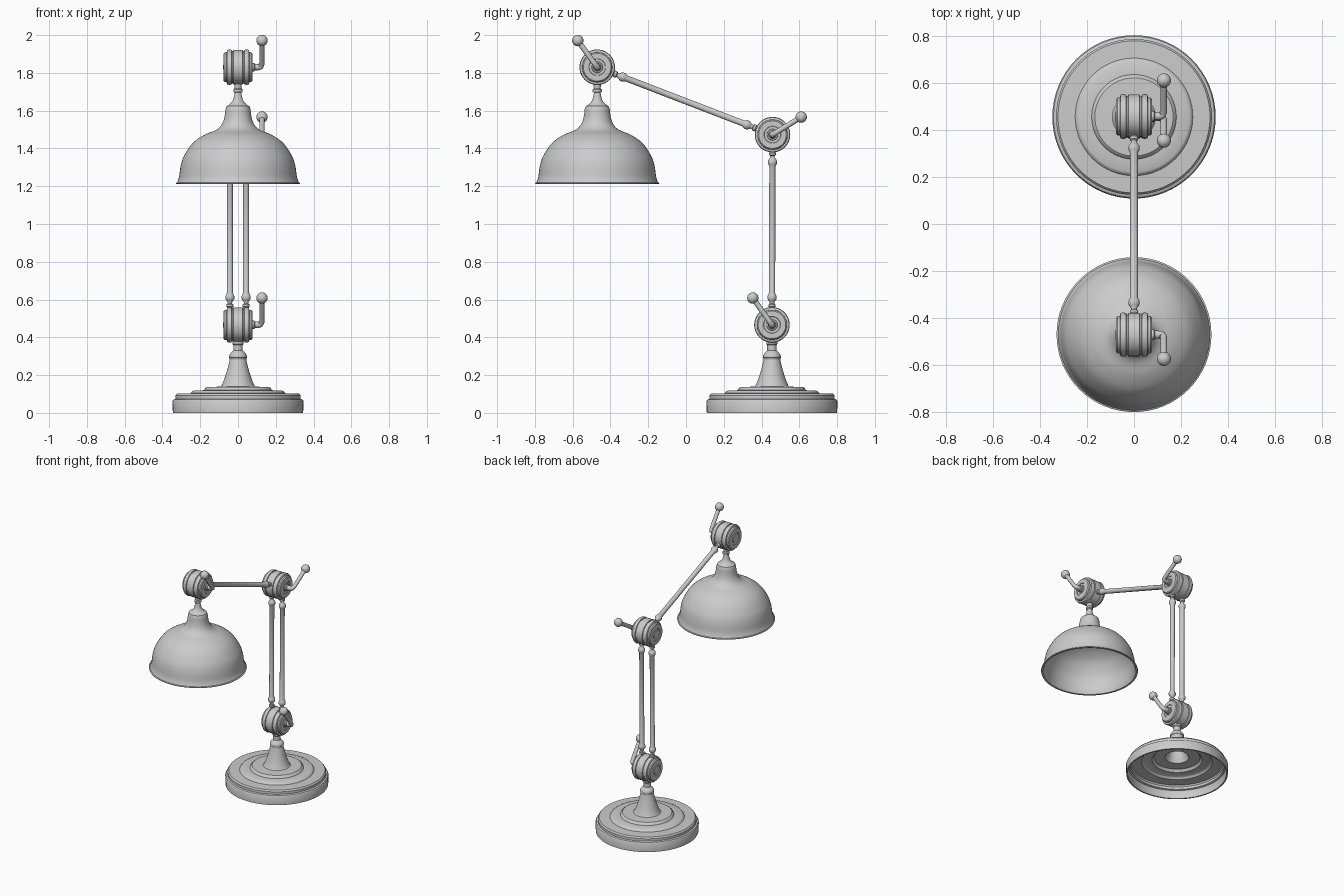
import bpy, bmesh, math
from mathutils import Vector, Matrix

if "Cube" in bpy.data.objects:
    bpy.data.objects.remove(bpy.data.objects["Cube"], do_unlink=True)

metal = bpy.data.materials.new("brushed grey metal")
metal.use_nodes = True
GREY = (0.6, 0.6, 0.6, 1)
metal.diffuse_color = GREY
metal.node_tree.nodes["Principled BSDF"].inputs["Base Color"].default_value = GREY


def finish(name, bm):
    """Turn a bmesh into a smooth shaded object."""
    bmesh.ops.remove_doubles(bm, verts=bm.verts, dist=0.00001)
    bmesh.ops.recalc_face_normals(bm, faces=bm.faces)
    mesh = bpy.data.meshes.new(name)
    bm.to_mesh(mesh)
    bm.free()
    mesh.materials.append(metal)
    obj = bpy.data.objects.new(name, mesh)
    bpy.context.collection.objects.link(obj)
    bpy.ops.object.select_all(action='DESELECT')
    obj.select_set(True)
    bpy.context.view_layer.objects.active = obj
    bpy.ops.object.shade_smooth_by_angle(angle=math.radians(35))
    return obj


def lathe(name, profile, origin, axis=(0, 0, 1), steps=48, closed=False):
    """Spin (radius, height) points about an axis through the origin."""
    bm = bmesh.new()
    verts = [bm.verts.new((r, 0, h)) for r, h in profile]
    edges = [bm.edges.new(pair) for pair in zip(verts, verts[1:])]
    if closed:
        edges.append(bm.edges.new((verts[-1], verts[0])))
    bmesh.ops.spin(bm, geom=verts + edges, cent=(0, 0, 0), axis=(0, 0, 1),
                   angle=math.tau, steps=steps, use_merge=True)
    turn = Vector((0, 0, 1)).rotation_difference(Vector(axis)).to_matrix().to_4x4()
    bm.transform(Matrix.Translation(origin) @ turn)
    return finish(name, bm)


def smooth(points, n=5):
    """Catmull-Rom curve through the points."""
    p = [Vector(q) for q in [points[0]] + points + [points[-1]]]
    out = []
    for a, b, c, d in zip(p, p[1:], p[2:], p[3:]):
        for i in range(n):
            t = i / n
            out.append(0.5 * (2 * b + (c - a) * t + (2 * a - 5 * b + 4 * c - d) * t ** 2
                              + (3 * b - a - 3 * c + d) * t ** 3))
    return [tuple(v) for v in out] + [tuple(points[-1])]


def shell(outer, t):
    """Close an outer profile with an inner wall of thickness t."""
    floor = outer[0][1]
    inner = [(max(r - t, 0), max(h - t, floor)) for r, h in outer]
    return outer + inner[::-1]


# Joint centres
BASE = Vector((0, 0.455, 0))
LOW = Vector((0, 0.455, 0.466))
MID = Vector((0, 0.458, 1.473))
TOP = Vector((0, -0.47, 1.83))

# Stepped hollow base rising into a flared stem
steps = [(0.345, 0), (0.347, 0.062), (0.342, 0.07), (0.331, 0.074), (0.331, 0.092),
         (0.323, 0.102), (0.25, 0.104), (0.243, 0.114), (0.235, 0.118), (0.18, 0.12),
         (0.174, 0.131), (0.166, 0.137), (0.092, 0.139)]
flare = smooth([(0.088, 0.142), (0.074, 0.175), (0.058, 0.225), (0.044, 0.28)])
lathe("base", shell(steps + flare, 0.01), BASE, steps=64, closed=True)
lathe("stem_neck", [(0, 0.27), (0.044, 0.278), (0.045, 0.29)]
      + smooth([(0.047, 0.292), (0.045, 0.308), (0.03, 0.325)])
      + [(0.025, 0.33), (0.025, 0.36), (0.03, 0.366), (0.03, 0.39), (0, 0.39)], BASE)

# Bell shade with rolled rim, and its hanger
bell = smooth([(0.321, 1.222), (0.312, 1.25), (0.303, 1.31), (0.285, 1.362),
               (0.24, 1.428), (0.18, 1.471), (0.118, 1.497), (0.088, 1.524),
               (0.073, 1.56), (0.066, 1.608)])
cap = [(0.06, 1.624), (0.045, 1.632)]
lathe("shade", shell([(0.328, 1.213), (0.329, 1.217), (0.322, 1.22)] + bell + cap, 0.006),
      (0, TOP.y, 0), steps=64, closed=True)
lathe("shade_hanger", [(0, 1.61), (0.05, 1.63)]
      + smooth([(0.043, 1.635), (0.027, 1.655), (0.017, 1.695)])
      + [(0.024, 1.7), (0.024, 1.712), (0.018, 1.718), (0.02, 1.74), (0.02, 1.76), (0, 1.76)],
      (0, TOP.y, 0))

# Disc joints: one half profile mirrored about the middle
half = [(0.092, 0.024), (0.086, 0.026), (0.086, 0.032), (0.092, 0.034), (0.094, 0.048),
        (0.091, 0.057), (0.08, 0.06), (0.079, 0.07), (0.073, 0.076), (0.045, 0.076),
        (0.043, 0.072), (0.03, 0.072), (0.028, 0.077), (0, 0.079)]
disc = [(r, -h) for r, h in half[::-1]] + half


def handle(name, centre, tip):
    """Bent clamp lever with a ball end."""
    out = centre + Vector((0.127, 0, 0))
    ball = Vector((0.127, tip[0], tip[1]))
    along = (ball - out).normalized()
    side = Vector((1, 0, 0))
    bend = 0.028
    a, b = out - side * bend, out + along * bend
    path = [centre + side * 0.06, a]
    for i in range(1, 8):
        t = i / 8
        path.append(a * (1 - t) ** 2 + out * 2 * t * (1 - t) + b * t ** 2)
    path += [b, ball]
    # Sweep a round section along the bent path
    bm = bmesh.new()
    normal = side.cross(along)
    rings = []
    for i, p in enumerate(path):
        tangent = (path[min(i + 1, len(path) - 1)] - path[max(i - 1, 0)]).normalized()
        across = normal.cross(tangent)
        radius = 0.017 if i < 6 else 0.014
        ring = [math.tau * k / 16 for k in range(16)]
        rings.append([bm.verts.new(p + radius * (normal * math.cos(u) + across * math.sin(u)))
                      for u in ring])
    for r, s in zip(rings, rings[1:]):
        for k in range(16):
            bm.faces.new((r[k], r[k - 1], s[k - 1], s[k]))
    bmesh.ops.create_uvsphere(bm, u_segments=24, v_segments=14, radius=0.03,
                              matrix=Matrix.Translation(ball))
    finish(name, bm)
    lathe(name + "_collar", [(0, 0.07), (0.022, 0.07), (0.022, 0.086), (0.017, 0.09), (0, 0.09)],
          centre, side, 24)


for place, centre, tip in (("lower", LOW, (0.354, 0.608)), ("middle", MID, (0.61, 1.566)),
                           ("upper", TOP, (-0.573, 1.971))):
    lathe(place + "_joint", disc, centre, (1, 0, 0))
    handle(place + "_handle", centre, tip)


def arm(name, start, end):
    """Rod with turned fittings at both ends."""
    length = (end - start).length
    fit = [(0, 0.07), (0.014, 0.07), (0.014, 0.092), (0.018, 0.096), (0.018, 0.108),
           (0.012, 0.113), (0.012, 0.12), (0.019, 0.13), (0.024, 0.138), (0.024, 0.152),
           (0.02, 0.16), (0.0165, 0.168)]
    lathe(name, fit + [(r, length - h) for r, h in fit[::-1]], start, (end - start).normalized(), 24)


# Twin uprights and the single sloping arm
for side, x in (("left", 0.043), ("right", -0.043)):
    shift = Vector((x, 0, 0))
    arm(side + "_upright", LOW + shift, MID + shift)
arm("upper_arm", MID, TOP)
